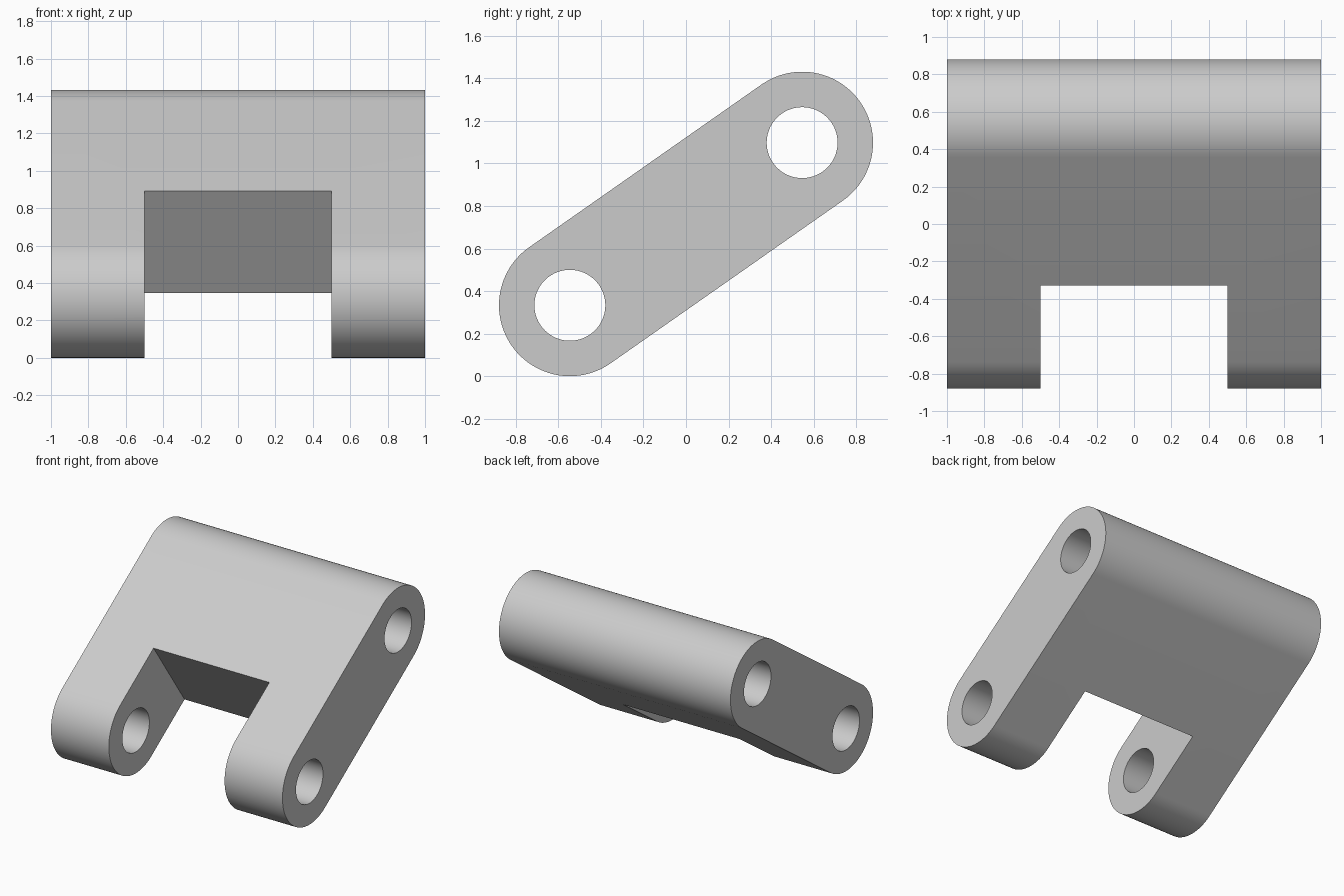
import bpy
import bmesh
from math import sin, cos, pi, radians
from mathutils import Matrix

cube = bpy.data.objects.get("Cube")
if cube:
    bpy.data.objects.remove(cube, do_unlink=True)

RADIUS = 1 / 3      # rounded ends
BORE = 1 / 6        # pin holes
HALF = 2 / 3        # centre to pin axis
TILT = radians(35)
SEGMENTS = 48       # per half circle


def prism(name, profile, half_width):
    """Extrude a (y, z) outline symmetrically along x."""
    bm = bmesh.new()
    face = bm.faces.new([bm.verts.new((-half_width, y, z)) for y, z in profile])
    new = bmesh.ops.extrude_face_region(bm, geom=[face])["geom"]
    moved = [v for v in new if isinstance(v, bmesh.types.BMVert)]
    bmesh.ops.translate(bm, vec=(2 * half_width, 0, 0), verts=moved)
    bmesh.ops.recalc_face_normals(bm, faces=bm.faces)
    mesh = bpy.data.meshes.new(name)
    bm.to_mesh(mesh)
    bm.free()
    obj = bpy.data.objects.new(name, mesh)
    bpy.context.collection.objects.link(obj)
    return obj


def arc(centre, radius, start, sweep, steps):
    return [(centre + radius * cos(start + sweep * i / steps),
             radius * sin(start + sweep * i / steps)) for i in range(steps + 1)]


# Link body: straight bar with two rounded ends
outline = (arc(HALF, RADIUS, -pi / 2, pi, SEGMENTS)
           + arc(-HALF, RADIUS, pi / 2, pi, SEGMENTS))
link = prism("hinge_link", outline, 1)

# Cutters: pin holes through both ends and the slot between the arms
cutters = [prism("pin_hole_cutter", arc(c, BORE, 0, 2 * pi, 2 * SEGMENTS)[:-1], 1.2)
           for c in (-HALF, HALF)]
slot_end = 0.5 - HALF
cutters.append(prism("slot_cutter", [(-2, -1), (slot_end, -1), (slot_end, 1), (-2, 1)], 0.5))

bpy.context.view_layer.objects.active = link
for cutter in cutters:
    cutter.hide_render = True
    mod = link.modifiers.new("cut", "BOOLEAN")
    mod.operation = "DIFFERENCE"
    mod.solver = "EXACT"
    mod.object = cutter
    bpy.ops.object.modifier_apply(modifier=mod.name)
    bpy.data.objects.remove(cutter, do_unlink=True)

# Tilt the link and stand it on the ground
height = RADIUS + HALF * sin(TILT)
link.data.transform(Matrix.Translation((0, 0, height)) @ Matrix.Rotation(TILT, 4, "X"))

# Plain grey finish
grey = bpy.data.materials.new("light_grey")
grey.use_nodes = True
colour = (0.6, 0.6, 0.6, 1)
grey.diffuse_color = colour
grey.node_tree.nodes["Principled BSDF"].inputs["Base Color"].default_value = colour
link.data.materials.clear()
link.data.materials.append(grey)

bpy.ops.object.select_all(action="DESELECT")
link.select_set(True)
bpy.ops.object.shade_smooth_by_angle(angle=radians(30))
